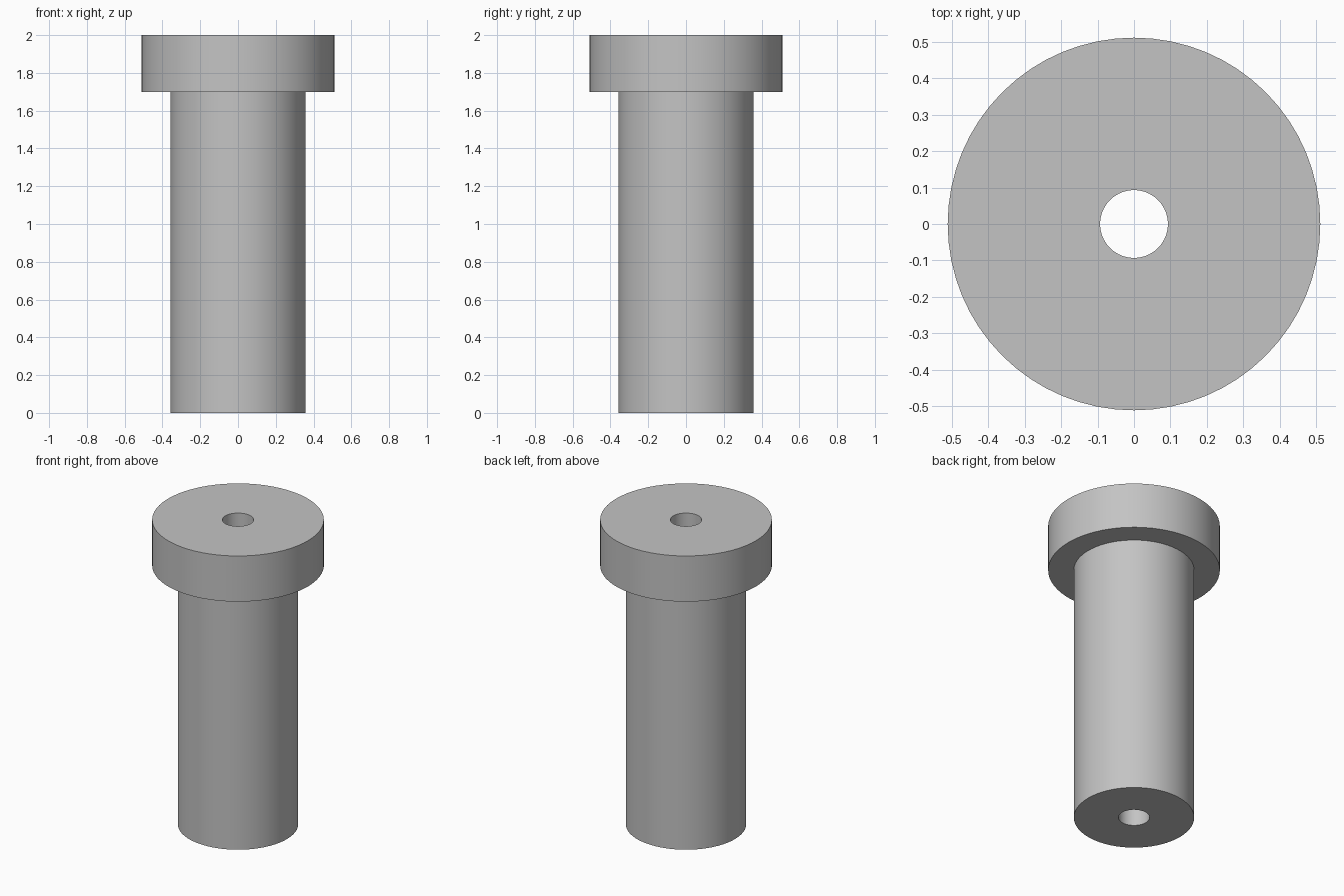
import bpy
import bmesh
import math

cube = bpy.data.objects.get("Cube")
if cube:
    bpy.data.objects.remove(cube, do_unlink=True)

SEGMENTS = 64
BORE, SHAFT, HEAD = 0.093, 0.358, 0.511
STEP, TOP = 1.7, 2.0

# Plain grey material
grey = bpy.data.materials.new("grey")
grey.use_nodes = True
colour = (0.55, 0.55, 0.55, 1)
grey.diffuse_color = colour
grey.node_tree.nodes["Principled BSDF"].inputs["Base Color"].default_value = colour

# Flanged bushing: closed radial section spun around the bore axis
section = [(BORE, 0), (SHAFT, 0), (SHAFT, STEP), (HEAD, STEP), (HEAD, TOP), (BORE, TOP)]
bm = bmesh.new()
points = [bm.verts.new((r, 0, z)) for r, z in section]
edges = [bm.edges.new((points[i - 1], points[i])) for i in range(len(points))]
bmesh.ops.spin(bm, geom=points + edges, cent=(0, 0, 0), axis=(0, 0, 1),
               angle=math.tau, steps=SEGMENTS, use_merge=True)
bmesh.ops.remove_doubles(bm, verts=bm.verts, dist=0.0001)
bmesh.ops.recalc_face_normals(bm, faces=bm.faces)

mesh = bpy.data.meshes.new("flanged_bushing")
bm.to_mesh(mesh)
bm.free()
mesh.materials.append(grey)
bushing = bpy.data.objects.new("flanged_bushing", mesh)
bpy.context.collection.objects.link(bushing)

# Smooth walls with crisp rims
bpy.ops.object.select_all(action="DESELECT")
bushing.select_set(True)
bpy.context.view_layer.objects.active = bushing
bpy.ops.object.shade_smooth_by_angle(angle=math.radians(30))
